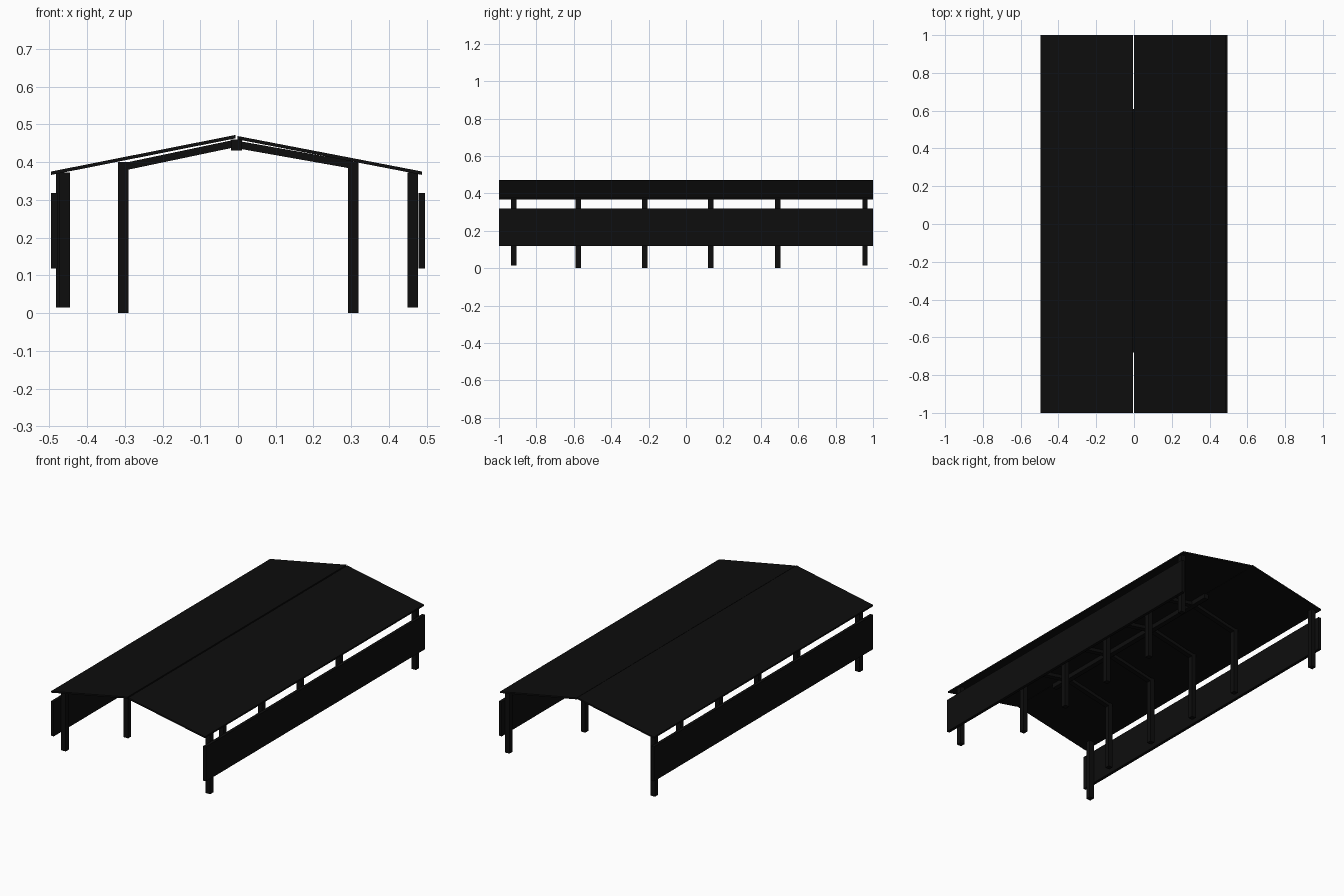
import bpy

if "Cube" in bpy.data.objects:
    bpy.data.objects.remove(bpy.data.objects["Cube"])

mat = bpy.data.materials.new("black")
mat.diffuse_color = (0.004, 0.004, 0.004, 1)
mat.use_nodes = True
mat.node_tree.nodes["Principled BSDF"].inputs["Base Color"].default_value = mat.diffuse_color


def extrude_y(name, profile, y0, y1):
    """Prism: an x-z profile swept from y0 to y1."""
    n = len(profile)
    verts = [(x, y, z) for y in (y0, y1) for x, z in profile]
    faces = [tuple(range(n)), tuple(range(2 * n - 1, n - 1, -1))]
    faces += [(i, i + n, (i + 1) % n + n, (i + 1) % n) for i in range(n)]
    mesh = bpy.data.meshes.new(name)
    mesh.from_pydata(verts, [], faces)
    mesh.materials.append(mat)
    ob = bpy.data.objects.new(name, mesh)
    bpy.context.collection.objects.link(ob)
    return ob


def box(name, x0, x1, y0, y1, z0, z1):
    return extrude_y(name, [(x0, z0), (x1, z0), (x1, z1), (x0, z1)], y0, y1)


def slope(name, xa, za, xb, zb, t, y0, y1):
    """Sloping board, given by its underside and vertical thickness."""
    return extrude_y(name, [(xa, za), (xb, zb), (xb, zb + t), (xa, za + t)], y0, y1)


# Roof halves with a narrow slit between them
slope("roof_left", -0.495, 0.366, -0.006, 0.463, 0.009, -1, 1)
slope("roof_right", -0.001, 0.460, 0.488, 0.366, 0.009, -1, 1)

# Side wall panels
box("wall_left", -0.495, -0.478, -1, 1, 0.118, 0.318)
box("wall_right", 0.478, 0.495, -1, 1, 0.118, 0.318)

# Corner posts
for name, x, y in (("front_left", -0.460, -0.922), ("front_right", 0.463, -0.922),
                   ("back_left", -0.467, 0.957), ("back_right", 0.463, 0.957)):
    box("corner_post_" + name, x - 0.0145, x + 0.0145, y - 0.0145, y + 0.0145, 0.015, 0.372)

# Four inner frames: two posts and two rafters each
for i, y in enumerate((-0.575, -0.22, 0.133, 0.49)):
    y0, y1 = y - 0.0145, y + 0.0145
    box(f"inner_post_left_{i}", -0.318, -0.290, y0, y1, 0, 0.400)
    box(f"inner_post_right_{i}", 0.291, 0.319, y0, y1, 0, 0.400)
    slope(f"rafter_left_{i}", -0.305, 0.377, -0.005, 0.440, 0.020, y0, y1)
    slope(f"rafter_right_{i}", -0.005, 0.437, 0.305, 0.382, 0.020, y0, y1)

# Ridge beam
box("ridge_beam", -0.019, 0.010, -0.68, 0.61, 0.431, 0.460)
